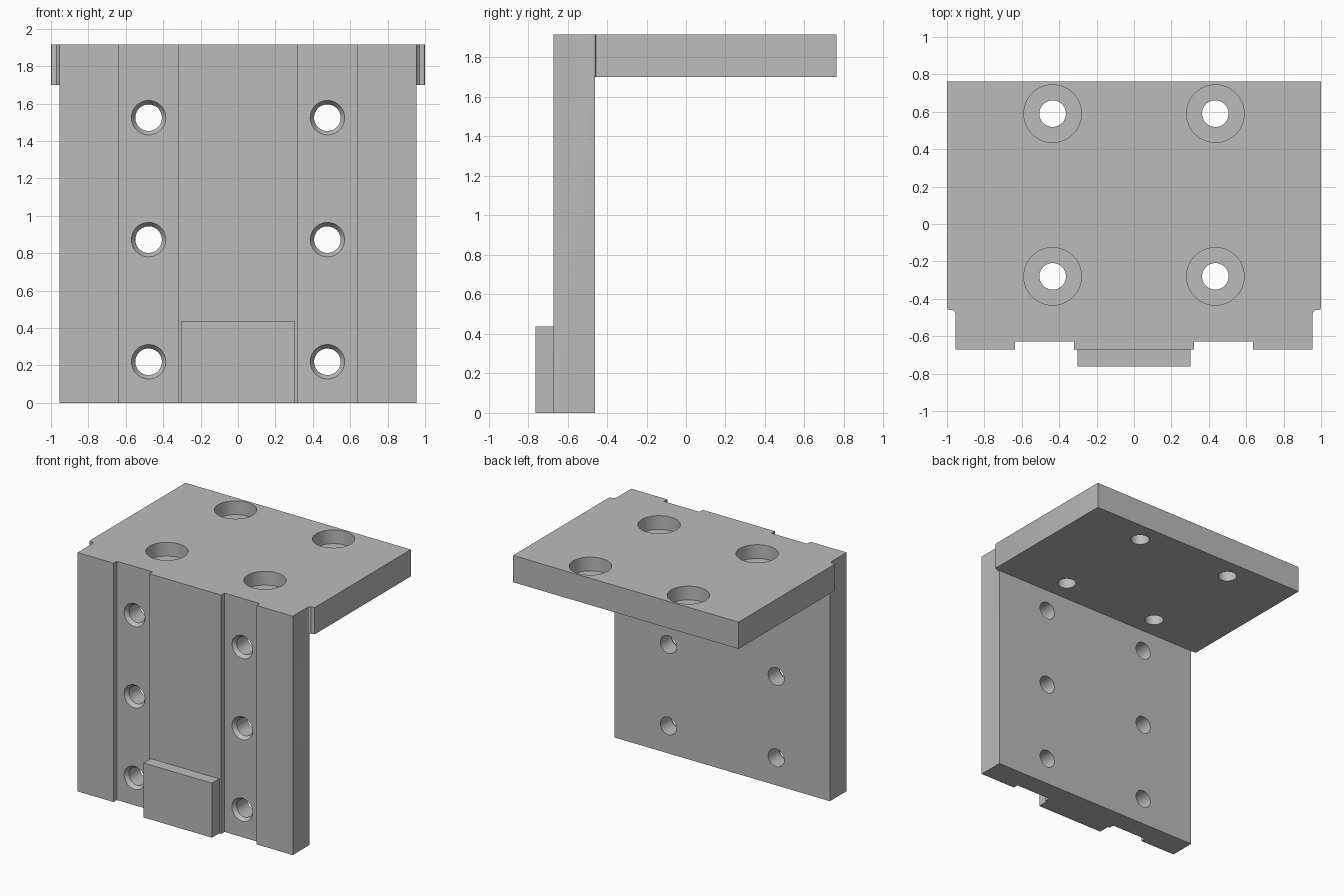
import bpy, bmesh
from math import radians
from mathutils import Matrix

if "Cube" in bpy.data.objects:
    bpy.data.objects.remove(bpy.data.objects["Cube"], do_unlink=True)

steel = bpy.data.materials.new("plain_grey")
steel.use_nodes = True
GREY = (0.5, 0.5, 0.5, 1)
steel.diffuse_color = GREY
steel.node_tree.nodes["Principled BSDF"].inputs["Base Color"].default_value = GREY

HEIGHT, SHELF_BOTTOM = 1.915, 1.7
FRONT, BACK = -0.67, -0.46


def to_object(name, bm):
    bmesh.ops.recalc_face_normals(bm, faces=bm.faces)
    mesh = bpy.data.meshes.new(name)
    bm.to_mesh(mesh)
    bm.free()
    mesh.materials.append(steel)
    ob = bpy.data.objects.new(name, mesh)
    bpy.context.collection.objects.link(ob)
    return ob


def prism(name, half, z0, z1):
    """Extrude a plan outline, given for +x only and mirrored to -x."""
    outline = half + [(-x, y) for x, y in reversed(half)]
    bm = bmesh.new()
    face = bm.faces.new([bm.verts.new((x, y, z0)) for x, y in outline])
    up = bmesh.ops.extrude_face_region(bm, geom=[face])["geom"]
    bmesh.ops.translate(bm, vec=(0, 0, z1 - z0),
                        verts=[v for v in up if isinstance(v, bmesh.types.BMVert)])
    return to_object(name, bm)


def stepped_hole(name, steps, matrix):
    """Revolved cutter from (radius, height) steps along local z."""
    bm = bmesh.new()
    verts = [bm.verts.new((r, 0, z)) for r, z in steps]
    edges = [bm.edges.new(pair) for pair in zip(verts, verts[1:])]
    bmesh.ops.spin(bm, geom=verts + edges, cent=(0, 0, 0), axis=(0, 0, 1),
                   angle=radians(360), steps=48)
    bmesh.ops.remove_doubles(bm, verts=bm.verts, dist=1e-5)
    bmesh.ops.transform(bm, matrix=matrix, verts=bm.verts)
    return to_object(name, bm)


def combine(target, tool, operation):
    mod = target.modifiers.new(tool.name, "BOOLEAN")
    mod.operation, mod.solver, mod.object = operation, "EXACT", tool
    bpy.context.view_layer.objects.active = target
    bpy.ops.object.modifier_apply(modifier=mod.name)
    bpy.data.objects.remove(tool, do_unlink=True)


# Upright plate with two vertical grooves
groove = FRONT + 0.042
bracket = prism("angle_bracket", [
    (0.32, FRONT), (0.32, groove), (0.635, groove), (0.635, FRONT),
    (0.955, FRONT), (0.955, BACK)], 0, HEIGHT)

# Shelf, with eased corners where it widens past the plate
shelf = prism("shelf", [
    (0.8, -0.55), (0.955, -0.55), (0.955, -0.48), (0.959, -0.469), (0.97, BACK),
    (0.985, BACK), (0.996, -0.456), (1, -0.445), (1, 0.762)], SHELF_BOTTOM, HEIGHT)
combine(bracket, shelf, "UNION")

# Tab at the foot of the plate
tab = prism("front_tab", [(0.303, -0.762), (0.303, FRONT + 0.02)], 0, 0.437)
combine(bracket, tab, "UNION")

for x in (-1, 1):
    # Countersunk holes through the grooves
    for z in (0.22, 0.873, 1.525):
        m = Matrix.Translation((x * 0.478, groove, z)) @ Matrix.Rotation(radians(90), 4, "X")
        hole = stepped_hole("plate_hole", [
            (0, -0.4), (0.071, -0.4), (0.071, -0.03), (0.092, 0),
            (0.092, 0.1), (0, 0.1)], m)
        combine(bracket, hole, "DIFFERENCE")
    # Counterbored holes in the shelf
    for y in (-0.28, 0.59):
        m = Matrix.Translation((x * 0.435, y, HEIGHT))
        hole = stepped_hole("shelf_hole", [
            (0, -0.4), (0.071, -0.4), (0.071, -0.11), (0.154, -0.11),
            (0.154, 0.1), (0, 0.1)], m)
        combine(bracket, hole, "DIFFERENCE")

bpy.ops.object.select_all(action="DESELECT")
bracket.select_set(True)
bpy.context.view_layer.objects.active = bracket
bpy.ops.object.shade_smooth_by_angle(angle=radians(25))
